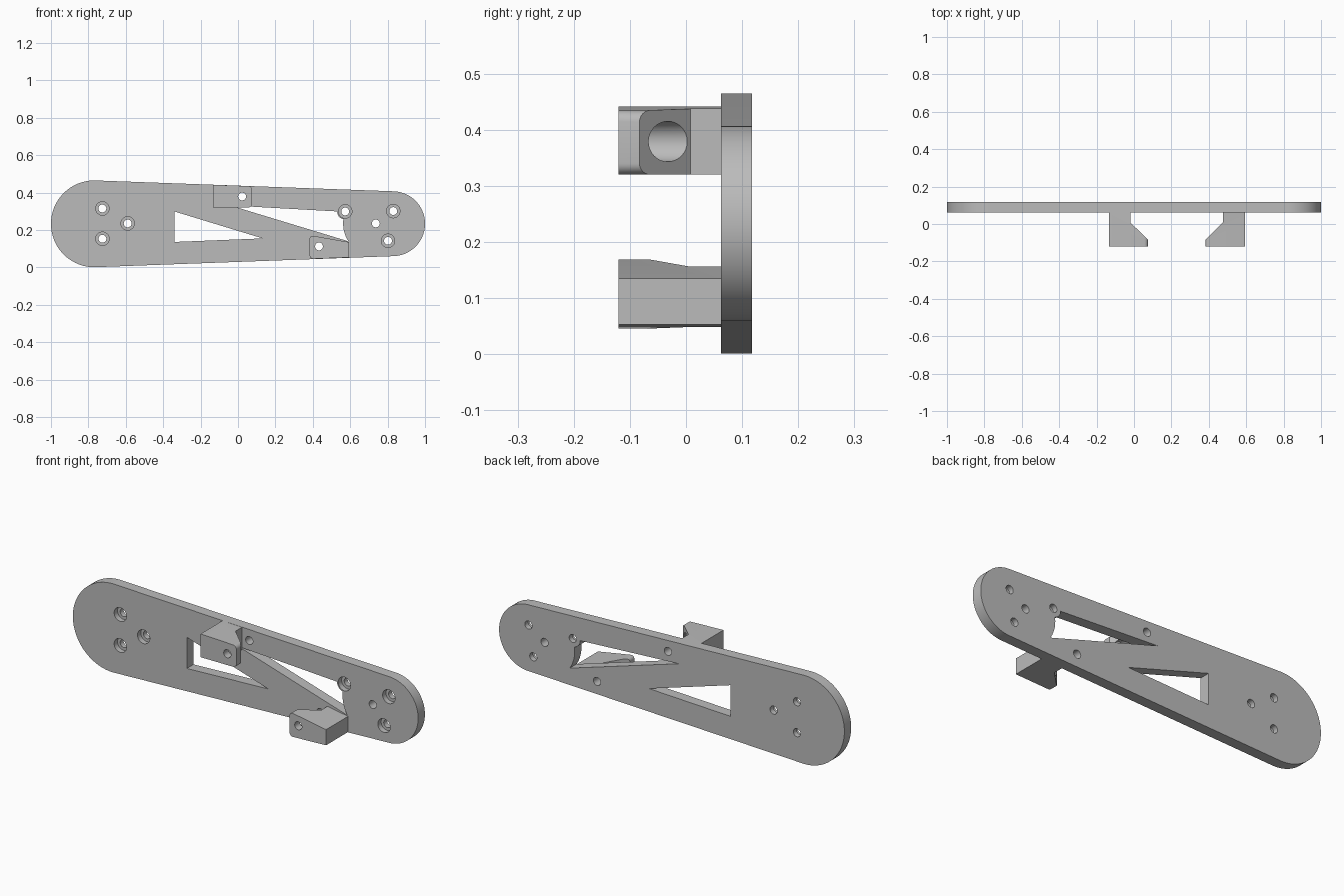
import bpy
import bmesh
from math import sin, cos, pi
from mathutils import Vector

if "Cube" in bpy.data.objects:
    bpy.data.objects.remove(bpy.data.objects["Cube"], do_unlink=True)

grey = bpy.data.materials.new("plain grey")
grey.use_nodes = True
grey.diffuse_color = (0.5, 0.5, 0.5, 1)
grey.node_tree.nodes["Principled BSDF"].inputs["Base Color"].default_value = (0.5, 0.5, 0.5, 1)

FRONT, BACK = 0.062, 0.118      # plate faces
NOSE = -0.12                    # front of the mounts
HOLE, HEAD = 0.021, 0.036       # screw shaft and screw head radii


def prism(name, pts, low, high, axis="y", round_x=None):
    """Extrude an (x, z) outline along y, or an (x, y) outline along z."""
    bm = bmesh.new()

    def place(p, h):
        return (p[0], h, p[1]) if axis == "y" else (p[0], p[1], h)

    face = bm.faces.new([bm.verts.new(place(p, low)) for p in pts])
    new = bmesh.ops.extrude_face_region(bm, geom=[face])["geom"]
    shift = Vector(place((0, 0), high - low))
    bmesh.ops.translate(bm, vec=shift, verts=[v for v in new if isinstance(v, bmesh.types.BMVert)])
    if round_x is not None:     # soften the long edges at one end
        edges = [e for e in bm.edges
                 if all(abs(v.co.x - round_x) < 1e-4 for v in e.verts)
                 and abs(e.verts[0].co.y - e.verts[1].co.y) > 0.01]
        bmesh.ops.bevel(bm, geom=edges, offset=0.02, segments=6, profile=0.5, affect="EDGES")
    bmesh.ops.recalc_face_normals(bm, faces=bm.faces)
    mesh = bpy.data.meshes.new(name)
    bm.to_mesh(mesh)
    bm.free()
    mesh.materials.append(grey)
    obj = bpy.data.objects.new(name, mesh)
    bpy.context.collection.objects.link(obj)
    return obj


def arc(x, z, r, start, end, n):
    return [(x + r * cos(start + (end - start) * i / n),
             z + r * sin(start + (end - start) * i / n)) for i in range(n + 1)]


def rod(x, z, r, low, high, n=32):
    return prism("cutter", arc(x, z, r, 0, 2 * pi, n)[:-1], low, high)


def cut(obj, cutter):
    mod = obj.modifiers.new("cut", "BOOLEAN")
    mod.operation = "DIFFERENCE"
    mod.solver = "EXACT"
    mod.object = cutter
    bpy.context.view_layer.objects.active = obj
    bpy.ops.object.modifier_apply(modifier=mod.name)
    bpy.data.objects.remove(cutter, do_unlink=True)


def smooth(obj):
    bpy.ops.object.select_all(action="DESELECT")
    obj.select_set(True)
    bpy.context.view_layer.objects.active = obj
    bpy.ops.object.shade_smooth_by_angle(angle=0.5)


# Tapered plate with round ends
plate = prism("arm_plate",
              arc(-0.768, 0.233, 0.232, pi / 2, 3 * pi / 2, 48)
              + arc(0.8265, 0.2335, 0.1735, -pi / 2, pi / 2, 48), FRONT, BACK)

# Triangular window
cut(plate, prism("cutter", [(-0.34, 0.299), (-0.34, 0.136), (0.132, 0.155)], 0, 0.2))

# Wedge window, stopped by the round hub and a small screw boss
wedge = prism("cutter", [(-0.04, 0.331), (0.75, 0.091), (0.75, 0.287)], 0, 0.2)
cut(wedge, rod(0.737, 0.235, 0.175, -0.1, 0.3, 96))
cut(wedge, rod(0.573, 0.299, 0.043, -0.1, 0.3))
cut(plate, wedge)

# Screw holes, most with a recess for the head
MOUNT_HOLES = [(0.022, 0.379), (0.433, 0.112)]
recessed = [(-0.725, 0.315), (-0.725, 0.153), (-0.59, 0.235),
            (0.573, 0.299), (0.83, 0.301), (0.802, 0.142)]
for x, z in recessed + [(0.737, 0.235)] + MOUNT_HOLES:
    cut(plate, rod(x, z, HOLE, 0, 0.2))
for x, z in recessed:
    cut(plate, rod(x, z, HEAD, 0, 0.09))
smooth(plate)


# Hooked mounts: a stem on the plate with a sloped, overhanging nose
def mount(name, outline, stem_x, tip_x, hole):
    obj = prism(name, outline, NOSE, FRONT, round_x=tip_x)
    d = 1 if tip_x > stem_x else -1
    far = tip_x + d * 0.05
    slope = 0.091 / abs(tip_x - stem_x)
    cut(obj, prism("cutter", [(stem_x, 0.2), (stem_x, 0.008),
                              (far, 0.008 - slope * abs(far - stem_x)), (far, 0.2)],
                   -0.2, 0.7, axis="z"))
    cut(obj, rod(*hole, HOLE, -0.3, 0.3))
    cut(obj, rod(*hole, HEAD, -0.078, 0.3))
    smooth(obj)


mount("upper_mount", [(-0.133, 0.32), (0.075, 0.32), (0.075, 0.434), (-0.133, 0.4415)],
      -0.02, 0.075, MOUNT_HOLES[0])
mount("lower_mount", [(0.383, 0.045), (0.594, 0.053), (0.594, 0.135), (0.383, 0.172)],
      0.475, 0.383, MOUNT_HOLES[1])
